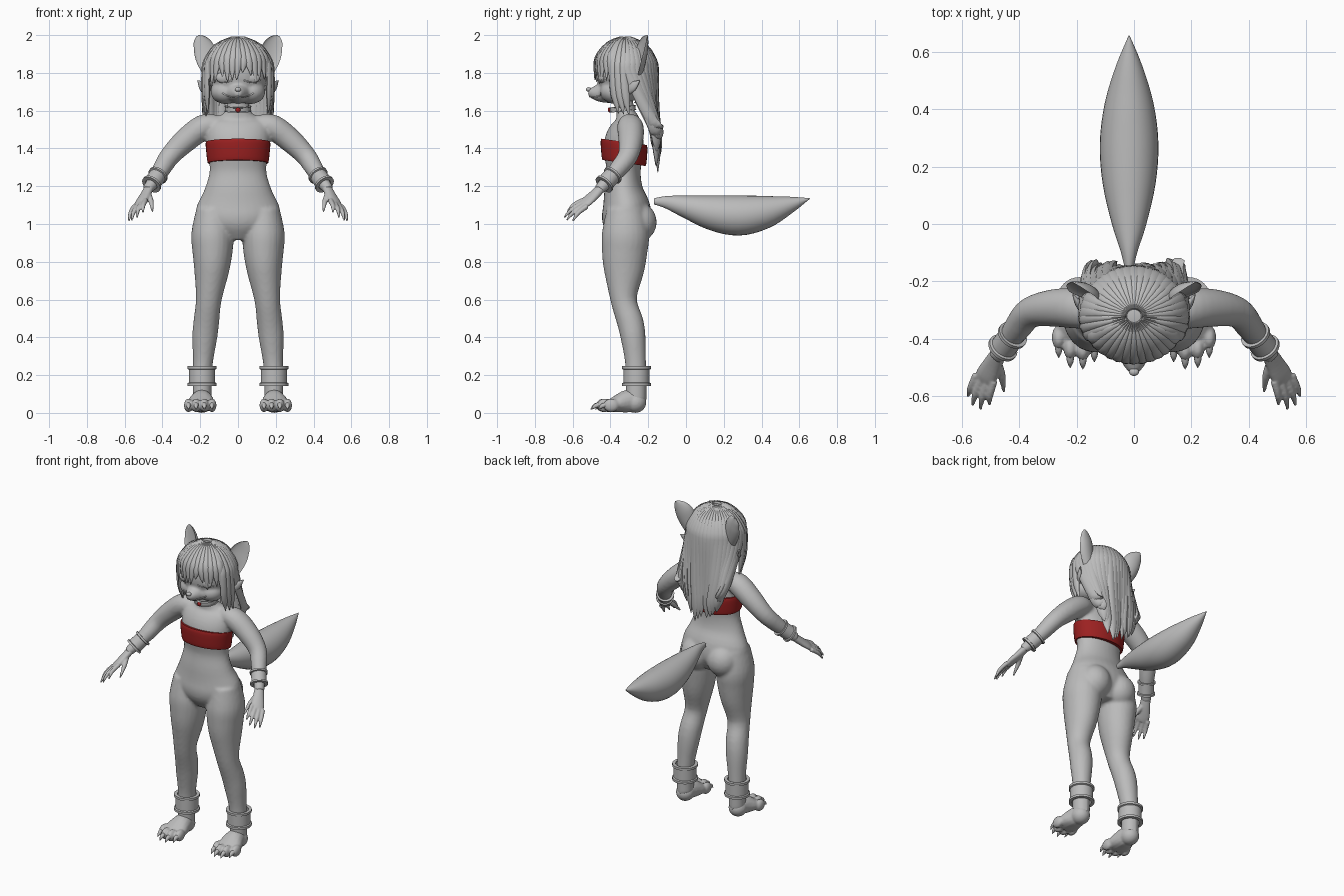
import bpy, bmesh, math, random
from mathutils import Vector, Matrix

random.seed(4)
if "Cube" in bpy.data.objects:
    bpy.data.objects.remove(bpy.data.objects["Cube"])


def material(name, rgb):
    m = bpy.data.materials.new(name)
    m.use_nodes = True
    m.diffuse_color = (*rgb, 1)
    m.node_tree.nodes["Principled BSDF"].inputs["Base Color"].default_value = (*rgb, 1)
    return m


GREY = material("plain grey", (0.5, 0.5, 0.5))
RED = material("deep red", (0.33, 0.015, 0.015))


def finish(bm, name, mat=GREY, voxel=0, smooth=4):
    """Turn a bmesh into a smooth object; voxel fuses its overlapping parts."""
    bmesh.ops.recalc_face_normals(bm, faces=bm.faces)
    for f in bm.faces:
        f.smooth = True
    me = bpy.data.meshes.new(name)
    bm.to_mesh(me)
    bm.free()
    me.set_sharp_from_angle(angle=math.radians(50))
    me.materials.append(mat)
    ob = bpy.data.objects.new(name, me)
    bpy.context.collection.objects.link(ob)
    if voxel:
        r = ob.modifiers.new("fuse", "REMESH")
        r.mode, r.voxel_size, r.use_smooth_shade = "VOXEL", voxel, True
        s = ob.modifiers.new("soften", "SMOOTH")
        s.factor, s.iterations = 0.5, smooth
    return ob


def spline(pts, n):
    """Catmull-Rom through stations of any width."""
    out = []
    for i in range(len(pts) - 1):
        p = [pts[max(i - 1, 0)], pts[i], pts[i + 1], pts[min(i + 2, len(pts) - 1)]]
        for k in range(n):
            t = k / n
            out.append([0.5 * (2 * b + (c - a) * t + (2 * a - 5 * b + 4 * c - d) * t * t
                               + (3 * b - a - 3 * c + d) * t ** 3) for a, b, c, d in zip(*p)])
    return out + [list(pts[-1])]


def loft(bm, stations, ref=(1, 0, 0), mirror=False, seg=16, n=4, cup=1):
    """Elliptical sections (x, y, z, a, b) swept along a path; a lies along ref."""
    st = spline(stations, n)
    pos = [Vector(s[:3]) for s in st]
    for flip in ((1, -1) if mirror else (1,)):
        rings = []
        for i, s in enumerate(st):
            t = (pos[min(i + 1, len(pos) - 1)] - pos[max(i - 1, 0)]).normalized()
            side = Vector(ref)
            side = (side - t * side.dot(t)).normalized()
            other = t.cross(side)
            ring = []
            for k in range(seg):
                u = math.tau * k / seg
                h = math.sin(u) * (cup if math.sin(u) < 0 else 1)
                p = pos[i] + side * math.cos(u) * max(s[3], 0.001) + other * h * max(s[4], 0.001)
                ring.append(bm.verts.new((p.x * flip, p.y, p.z)))
            rings.append(ring)
        for r, q in zip(rings, rings[1:]):
            for k in range(seg):
                bm.faces.new((r[k], r[(k + 1) % seg], q[(k + 1) % seg], q[k]))
        bm.faces.new(rings[0])
        bm.faces.new(rings[-1])


def ball(bm, c, r, mirror=False):
    for flip in ((1, -1) if mirror else (1,)):
        m = Matrix.Translation((c[0] * flip, c[1], c[2])) @ Matrix.Diagonal((*r, 1))
        bmesh.ops.create_uvsphere(bm, u_segments=24, v_segments=16, radius=1, matrix=m)


def cuff(name, c, axis, r, half, rim, mirror=True):
    """Hollow band with a raised rim at each end."""
    prof = [(r - .012, -half), (r + rim, -half), (r + rim, -half * .72), (r, -half * .65),
            (r, half * .65), (r + rim, half * .72), (r + rim, half), (r - .012, half)]
    bm = bmesh.new()
    rot = Vector(axis).to_track_quat("Z", "Y")
    for flip in ((1, -1) if mirror else (1,)):
        rings = []
        for k in range(32):
            u = math.tau * k / 32
            ps = [Vector(c) + rot @ Vector((q * math.cos(u), q * math.sin(u), z)) for q, z in prof]
            rings.append([bm.verts.new((p.x * flip, p.y, p.z)) for p in ps])
        for k in range(32):
            a, b = rings[k], rings[(k + 1) % 32]
            for j in range(8):
                bm.faces.new((a[j], a[(j + 1) % 8], b[(j + 1) % 8], b[j]))
    return finish(bm, name)


# Body: torso, hips, legs and arms fused together
bm = bmesh.new()
loft(bm, [(0, y, z, a, b) for y, z, a, b in (
    (-.31, .92, .08, .08), (-.315, 1, .2, .125), (-.315, 1.08, .222, .128), (-.33, 1.18, .178, .103),
    (-.33, 1.28, .15, .09), (-.33, 1.38, .16, .105), (-.325, 1.46, .168, .1), (-.31, 1.54, .155, .07),
    (-.32, 1.59, .07, .05), (-.33, 1.68, .05, .045))], seg=32)
ball(bm, (.095, -.255, 1.01), (.1, .1, .105), True)
loft(bm, [(.13, -.32, 1.08, .09, .1), (.135, -.32, .95, .112, .125), (.135, -.325, .85, .106, .12),
          (.14, -.328, .75, .092, .106), (.155, -.33, .6, .068, .07), (.168, -.295, .48, .068, .07),
          (.176, -.28, .4, .066, .066), (.185, -.268, .28, .054, .056), (.19, -.265, .18, .05, .055),
          (.19, -.265, .06, .05, .055)], mirror=True, seg=24)
loft(bm, [(.1, -.305, 1.525, .05, .05), (.18, -.295, 1.515, .07, .066), (.275, -.292, 1.445, .066, .064),
          (.36, -.308, 1.36, .054, .054), (.405, -.36, 1.29, .048, .048), (.44, -.41, 1.235, .038, .038),
          (.48, -.46, 1.18, .03, .028)], ref=(0, 1, 0), mirror=True, seg=20)
finish(bm, "body", voxel=.01)

# Feet with four toes each
TOES = [(.138, -.41), (.178, -.435), (.222, -.43), (.262, -.395)]
bm = bmesh.new()
ball(bm, (.192, -.27, .055), (.056, .06, .055), True)
loft(bm, [(.19, -.25, .07, .045, .05), (.192, -.31, .062, .062, .06), (.197, -.37, .046, .076, .044),
          (.198, -.41, .036, .06, .03)], mirror=True)
for x, y in TOES:
    ball(bm, (x, y, .04), (.024, .042, .036), True)
finish(bm, "feet", voxel=.007, smooth=2)
bm = bmesh.new()
for x, y in TOES:
    loft(bm, [(x, y - .02, .045, .015, .015), (x, y - .05, .036, .011, .012),
              (x, y - .07, .018, .001, .001)], mirror=True, seg=10)
finish(bm, "toe_claws")

# Hands: flat palm, four fingers, thumb
bm = bmesh.new()
SPREAD = Vector((.075, .03, -.04))
loft(bm, [(.465, -.44, 1.2, .026, .024), (.49, -.485, 1.155, .034, .022), (.515, -.53, 1.115, .04, .018),
          (.527, -.55, 1.095, .03, .012)], ref=SPREAD, mirror=True)
for k, tip in enumerate([(.503, -.63, 1.06), (.535, -.645, 1.035), (.562, -.632, 1.02), (.578, -.6, 1.015)]):
    root = Vector((.518, -.535, 1.11)) + SPREAD * (k - 1.5) * .26
    mid = root.lerp(Vector(tip), .55) + Vector((.005, -.005, .008))
    loft(bm, [(*root, .014, .014), (*mid, .012, .012), (*tip, .005, .005)], ref=SPREAD, mirror=True, seg=10)
loft(bm, [(.48, -.475, 1.165, .018, .016), (.46, -.53, 1.12, .014, .014), (.453, -.585, 1.065, .005, .005)],
     mirror=True, seg=10)
finish(bm, "hands", voxel=.005, smooth=2)

# Head with cheeks, muzzle and nose
bm = bmesh.new()
ball(bm, (0, -.34, 1.795), (.158, .135, .16))
ball(bm, (.065, -.37, 1.7), (.08, .085, .065), True)
loft(bm, [(0, -.38, 1.71, .085, .075), (0, -.45, 1.695, .06, .052), (0, -.495, 1.695, .035, .032),
          (0, -.518, 1.698, .016, .016)], seg=20)
head = finish(bm, "head", voxel=.008, smooth=6)
bm = bmesh.new()
ball(bm, (0, -.515, 1.712), (.017, .014, .012))
finish(bm, "nose")

# Closed eyelids, lash lines and smile laid on the face
bpy.context.view_layer.update()
deps = bpy.context.evaluated_depsgraph_get()


def on_face(x, z):
    hit, p, _, _ = head.ray_cast((x, -2, z), (0, 1, 0), depsgraph=deps)
    return p if hit else Vector((x, -.45, z))


bm = bmesh.new()
eye = on_face(.075, 1.775)
ball(bm, (eye.x, eye.y + .012, eye.z), (.042, .018, .03), True)
finish(bm, "eyelids")
bm = bmesh.new()
for line in ([(.03 + .015 * k, 1.762 - .012 * math.sin(k / 6 * math.pi)) for k in range(7)],
             [(.012 * k, 1.672 + .0009 * (k - 2) ** 2) for k in range(8)]):
    pts = [on_face(x, z) for x, z in line]
    loft(bm, [(*p, .004, .003) for p in pts], ref=(0, 0, 1), mirror=True, seg=8, n=2)
finish(bm, "face_lines")

# Cupped upper ears and small pointed side ears
bm = bmesh.new()
loft(bm, [(.14, -.27, 1.8, .045, .04), (.165, -.258, 1.87, .058, .045), (.182, -.24, 1.93, .057, .038),
          (.205, -.22, 1.975, .036, .022), (.215, -.205, 1.997, .006, .006)],
     ref=(1, .35, -.2), mirror=True, seg=24, cup=-.45)
finish(bm, "upper_ears")
bm = bmesh.new()
loft(bm, [(.16, -.31, 1.71, .03, .018), (.19, -.28, 1.73, .026, .014), (.213, -.245, 1.76, .002, .002)],
     ref=(0, 0, 1), mirror=True)
finish(bm, "side_ears")

# Hair: a scalp cap open over the face, with tapered locks over it
CEN, RAD = Vector((0, -.32, 1.805)), Vector((.18, .163, .177))
bm = bmesh.new()
ball(bm, CEN, RAD)
face_side = [f for f in bm.faces if f.calc_center_median().z < 1.87 and f.calc_center_median().y < -.36
             or f.calc_center_median().z < 1.7 and f.calc_center_median().y < -.27]
bmesh.ops.delete(bm, geom=face_side, context="FACES")
finish(bm, "hair_cap")


def scalp(angle, elev):
    a, e = math.radians(angle), math.radians(elev)
    return CEN + Vector((RAD.x * math.sin(a) * math.cos(e), -RAD.y * math.cos(a) * math.cos(e),
                         RAD.z * math.sin(e)))


def lock(bm, angle, elevs, hang, width):
    a = math.radians(angle)
    pts = [scalp(angle, e) for e in elevs] + hang
    m = len(pts) - 1
    st = [(*p, width * (.25 + .75 * min(1, i / 2)) if i < m else .002, .014 if i < m else .002)
          for i, p in enumerate(pts)]
    loft(bm, st, ref=(math.cos(a), math.sin(a), 0), seg=8, n=3)


bm = bmesh.new()
for i in range(13):
    ang = -60 + 10 * i
    low = scalp(ang + random.uniform(-4, 4), 0)
    low.z = 1.785 - .05 * abs(ang) / 60 + random.uniform(-.03, .03)
    lock(bm, ang, (82, 60, 38, 18), [low], .024)
finish(bm, "fringe")

bm = bmesh.new()
for ang in (66, 76, 86):
    for s in (1, -1):
        p = scalp(ang * s, 0)
        lock(bm, ang * s, (80, 50, 20, 0), [Vector((p.x, p.y + .01, 1.68)),
             Vector((p.x * .97, p.y + .03, 1.57 + random.uniform(-.01, .03)))], .024)
finish(bm, "side_locks")

bm = bmesh.new()
for i in range(21):
    ang = 95 + 8.5 * i
    p = scalp(ang, 0)
    tip = 1.26 + .2 * (1 - abs(math.cos(math.radians(ang)))) + random.uniform(0, .1)
    back = -.15 + random.uniform(-.015, .01)
    hang = [Vector((p.x * sx, p.y + (back - p.y) * f, z))
            for sx, f, z in ((1, .35, 1.68), (.95, .8, 1.54), (.82, 1, (tip + 1.5) / 2), (.72, 1, tip))]
    lock(bm, ang, (82, 50, 20, 0), hang, .03)
finish(bm, "back_hair")

# Chest band, dipping toward the back
bm = bmesh.new()
loft(bm, [(0, -.328, z, a, b) for z, a, b in ((1.34, .16, .114), (1.36, .164, .119), (1.43, .171, .124),
                                              (1.452, .17, .12))], seg=40, n=3)
for v in bm.verts:
    v.co.z -= (v.co.y + .45) * .14
finish(bm, "chest_band", RED)

# Collar with a small gem, wrist and ankle cuffs
cuff("collar", (0, -.335, 1.61), (0, -.1, 1), .068, .014, .004, mirror=False)
bm = bmesh.new()
ball(bm, (0, -.406, 1.604), (.013, .008, .013))
finish(bm, "collar_gem", RED)
cuff("wrist_cuffs", (.44, -.41, 1.235), (.5, -.65, -.7), .046, .042, .008)
cuff("ankle_cuffs", (.19, -.262, .195), (0, 0, 1), .069, .052, .008)

# Tail: an upward curving spindle
bm = bmesh.new()
loft(bm, [(-.017, y, z, a, b) for y, z, a, b in (
    (-.17, 1.12, .012, .016), (-.1, 1.115, .028, .034), (0, 1.092, .06, .06), (.14, 1.06, .092, .093),
    (.28, 1.045, .102, .106), (.42, 1.064, .085, .087), (.55, 1.102, .046, .045),
    (.655, 1.135, .002, .002))], seg=32)
finish(bm, "tail")
